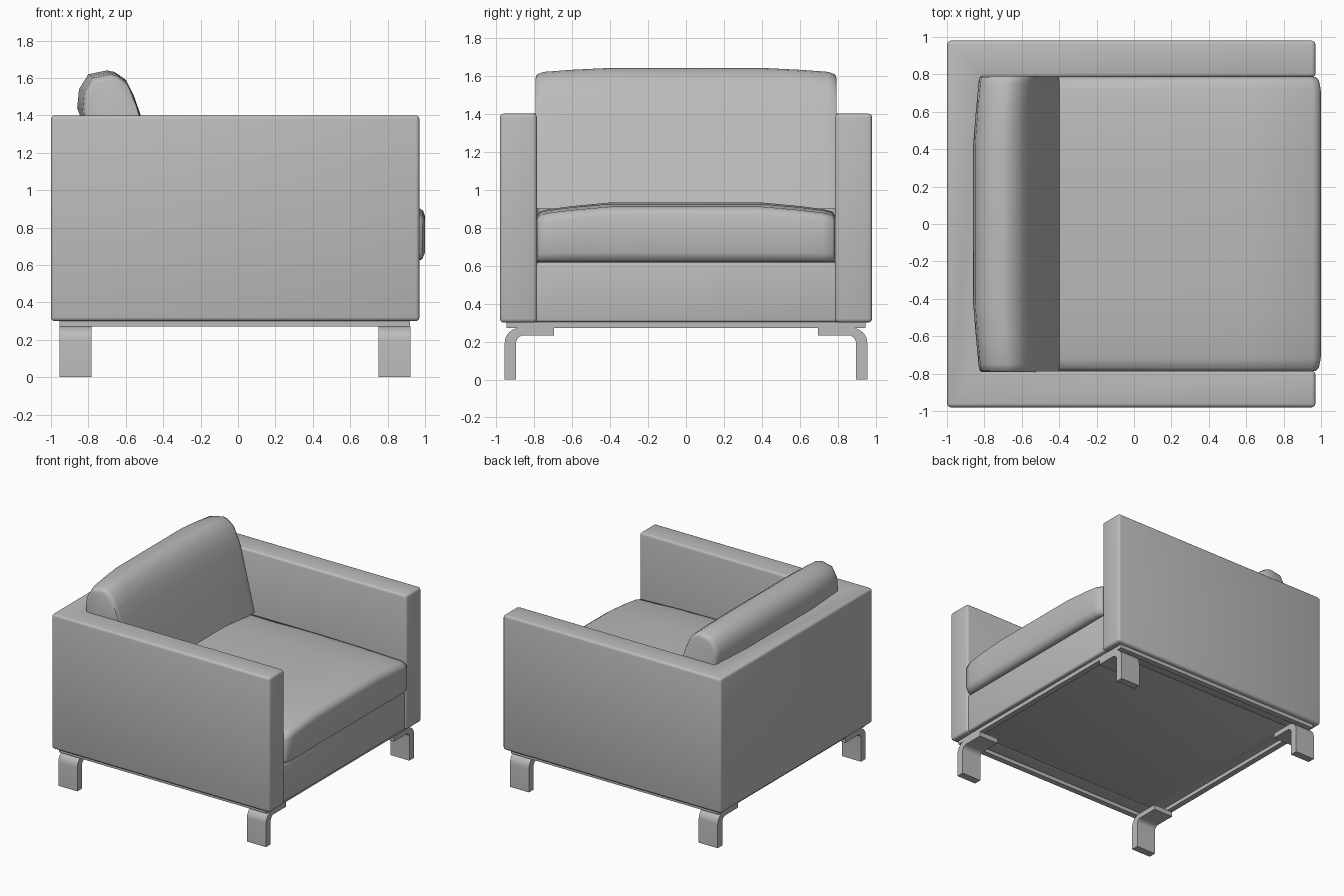
import bpy
import bmesh
import math

old = bpy.data.objects.get("Cube")
if old:
    bpy.data.objects.remove(old, do_unlink=True)


def material(name, level):
    m = bpy.data.materials.new(name)
    m.use_nodes = True
    colour = (level, level, level, 1)
    m.diffuse_color = colour
    m.node_tree.nodes["Principled BSDF"].inputs["Base Color"].default_value = colour
    return m


GREY = material("soft grey", 0.5)


def finish(name, bm, bevel=0, angle=40):
    """Bevel sharp edges, then turn the bmesh into a smooth-shaded object."""
    bmesh.ops.recalc_face_normals(bm, faces=bm.faces)
    if bevel:
        edges = [e for e in bm.edges if e.calc_face_angle(0) > 1]
        bmesh.ops.bevel(bm, geom=edges, offset=bevel, segments=3,
                        profile=0.5, affect='EDGES', clamp_overlap=True)
    mesh = bpy.data.meshes.new(name)
    bm.to_mesh(mesh)
    bm.free()
    mesh.materials.append(GREY)
    mesh.shade_smooth()
    mesh.set_sharp_from_angle(angle=math.radians(angle))
    obj = bpy.data.objects.new(name, mesh)
    bpy.context.collection.objects.link(obj)
    return obj


def prism(name, points, offset, bevel=0, angle=40):
    """Extrude a closed outline of 3D points along an offset."""
    bm = bmesh.new()
    face = bm.faces.new([bm.verts.new(p) for p in points])
    new = bmesh.ops.extrude_face_region(bm, geom=[face])["geom"]
    verts = [v for v in new if isinstance(v, bmesh.types.BMVert)]
    bmesh.ops.translate(bm, verts=verts, vec=offset)
    return finish(name, bm, bevel, angle)


def box(name, x0, x1, y0, y1, z0, z1, bevel=0):
    outline = [(x0, y0, z0), (x1, y0, z0), (x1, y1, z0), (x0, y1, z0)]
    return prism(name, outline, (0, 0, z1 - z0), bevel)


def cushion(name, profile, anchor, half_stations):
    """Loft an xz profile across y, scaling it about an anchor point."""
    stations = [(-y, sx, sz) for y, sx, sz in half_stations]
    stations += list(reversed(half_stations))
    ax, az = anchor
    bm = bmesh.new()
    rings = [[bm.verts.new((ax + (x - ax) * sx, y, az + (z - az) * sz))
              for x, z in profile] for y, sx, sz in stations]
    n = len(profile)
    for a, b in zip(rings, rings[1:]):
        for i in range(n):
            j = (i + 1) % n
            bm.faces.new((a[i], a[j], b[j], b[i]))
    bm.faces.new(rings[0])
    bm.faces.new(rings[-1])
    return finish(name, bm, angle=50)


# Arms and back as one U-shaped shell
u_shape = [(-1, -0.98), (0.97, -0.98), (0.97, -0.785), (-0.805, -0.785),
           (-0.805, 0.785), (0.97, 0.785), (0.97, 0.98), (-1, 0.98)]
prism("arms_and_back", [(x, y, 0.3) for x, y in u_shape], (0, 0, 1.1), 0.02)

# Upholstered base under the seat
box("seat_base", -0.85, 0.955, -0.8, 0.8, 0.302, 0.615, 0.015)

# Seat cushion, crowned in the middle
seat = [(-0.8, 0.62), (0.96, 0.62), (0.985, 0.632), (1.0, 0.67), (1.0, 0.86),
        (0.99, 0.89), (0.96, 0.91), (0.6, 0.925), (0.2, 0.932), (-0.8, 0.93)]
cushion("seat_cushion", seat, (0.2, 0.62),
        [(0.785, 0.965, 0.78), (0.77, 0.985, 0.85), (0.72, 0.998, 0.89),
         (0.6, 1, 0.94), (0.4, 1, 1)])

# Back cushion, leaning and rounded at the top
back = [(-0.8, 0.9), (-0.81, 1.3), (-0.86, 1.44), (-0.85, 1.54), (-0.8, 1.62),
        (-0.7, 1.64), (-0.66, 1.632), (-0.6, 1.59), (-0.555, 1.5),
        (-0.52, 1.4), (-0.455, 1.15), (-0.39, 0.9)]
cushion("back_cushion", back, (-0.5, 0.9),
        [(0.792, 0.87, 0.93), (0.785, 0.9, 0.955), (0.75, 0.92, 0.973),
         (0.6, 0.96, 0.988), (0.42, 1, 1)])

# Metal frame rim beneath the body
for side, name in ((-1, "right"), (1, "left")):
    y0, y1 = sorted((side * 0.9, side * 0.945))
    box(name + "_frame_rail", -0.955, 0.92, y0, y1, 0.27, 0.302)
for x, name in ((-0.955, "back"), (0.875, "front")):
    box(name + "_frame_rail", x, x + 0.045, -0.9, 0.9, 0.27, 0.302)


# Legs: flat bars bent down at a rounded corner
def arc(cy, cz, r):
    steps = [math.pi / 2 * i / 6 for i in range(7)]
    return [(cy + r * math.sin(t), cz + r * math.cos(t)) for t in steps]


bar = [(0.695, 0.272)] + arc(0.875, 0.192, 0.08) + [(0.955, 0), (0.895, 0)]
bar += list(reversed(arc(0.855, 0.192, 0.04))) + [(0.695, 0.232)]
for x, end in ((-0.955, "back"), (0.75, "front")):
    for side, name in ((-1, "right"), (1, "left")):
        prism(f"{end}_{name}_leg", [(x, side * y, z) for y, z in bar], (0.172, 0, 0))
